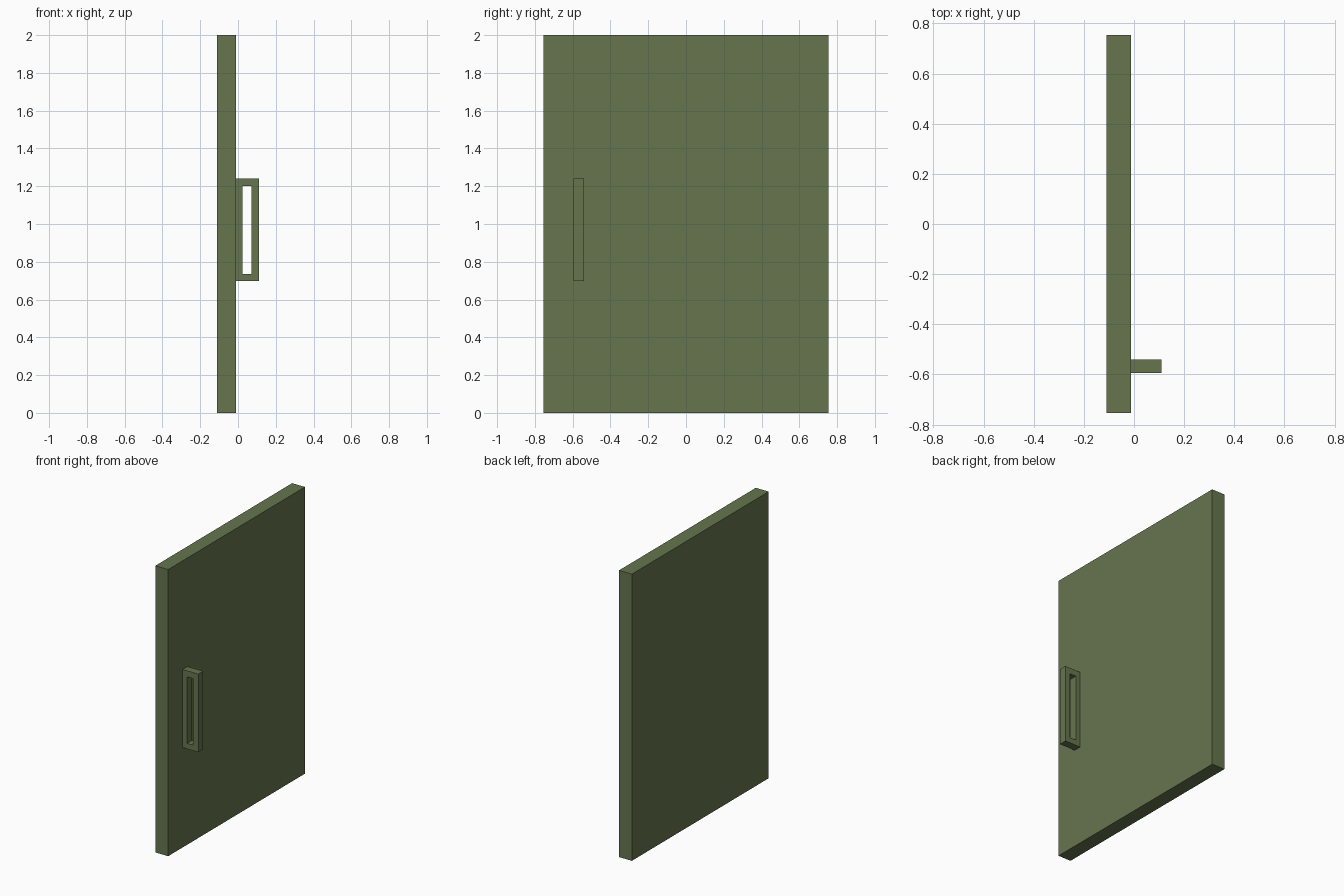
import bpy, bmesh

if "Cube" in bpy.data.objects:
    bpy.data.objects.remove(bpy.data.objects["Cube"])

green = bpy.data.materials.new("olive green")
green.diffuse_color = (0.133, 0.178, 0.076, 1.0)
green.use_nodes = True
green.node_tree.nodes["Principled BSDF"].inputs["Base Color"].default_value = green.diffuse_color


def finish(name, bm):
    bmesh.ops.recalc_face_normals(bm, faces=bm.faces)
    mesh = bpy.data.meshes.new(name)
    bm.to_mesh(mesh)
    bm.free()
    mesh.materials.append(green)
    obj = bpy.data.objects.new(name, mesh)
    bpy.context.collection.objects.link(obj)
    return obj


def rect(bm, x0, x1, z0, z1, y):
    return [bm.verts.new((x, y, z)) for x, z in ((x0, z0), (x1, z0), (x1, z1), (x0, z1))]


# Door slab
bm = bmesh.new()
bmesh.ops.create_cube(bm, size=1)
for v in bm.verts:
    v.co.x = -0.011 if v.co.x > 0 else -0.11
    v.co.y *= 1.508
    v.co.z = (v.co.z + 0.5) * 2
finish("door_panel", bm)

# Pull handle: rectangular ring with an open slot, fixed to the door face
bm = bmesh.new()
rings = []
for y in (-0.595, -0.541):
    rings.append((rect(bm, -0.011, 0.11, 0.697, 1.242, y),
                  rect(bm, 0.024, 0.071, 0.736, 1.2, y)))
(of, inf), (ob, inb) = rings
for i in range(4):
    j = (i + 1) % 4
    for a, b in ((of, inf), (inf, inb), (inb, ob), (ob, of)):
        bm.faces.new((a[i], a[j], b[j], b[i]))
finish("pull_handle", bm)
